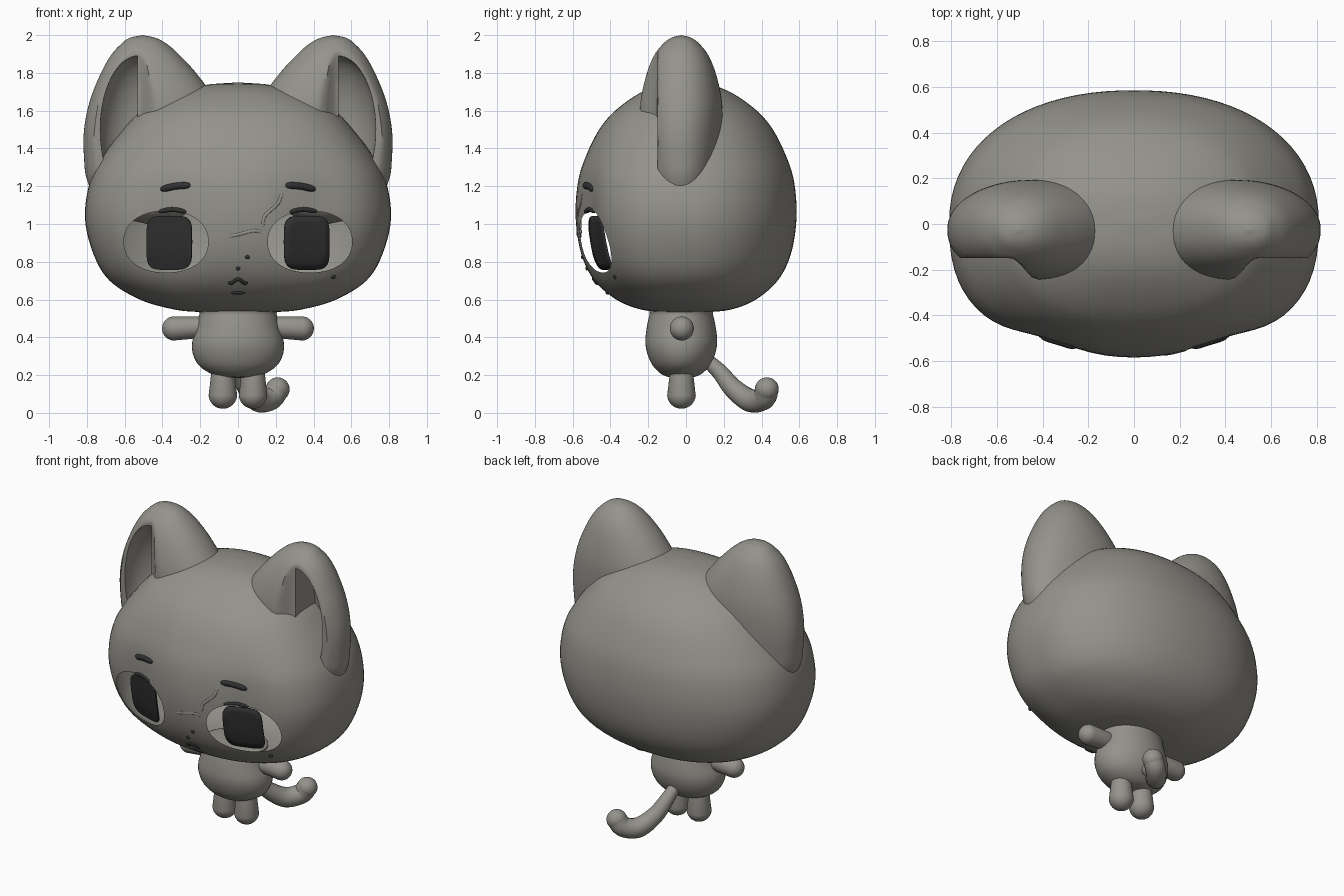
import bpy, bmesh, math
from mathutils import Vector, Matrix

if "Cube" in bpy.data.objects:
    bpy.data.objects.remove(bpy.data.objects["Cube"])


def material(name, rgb):
    m = bpy.data.materials.new(name)
    m.use_nodes = True
    m.diffuse_color = (*rgb, 1)
    m.node_tree.nodes["Principled BSDF"].inputs["Base Color"].default_value = (*rgb, 1)
    return m


FUR = material("warm grey", (0.3, 0.29, 0.26))
DARK = material("charcoal", (0.03, 0.03, 0.03))


def smooth(obj):
    bpy.ops.object.select_all(action="DESELECT")
    obj.select_set(True)
    bpy.context.view_layer.objects.active = obj
    bpy.ops.object.shade_smooth_by_angle(angle=math.radians(40))
    return obj


def add(name, bm, mat=FUR):
    bmesh.ops.recalc_face_normals(bm, faces=bm.faces)
    mesh = bpy.data.meshes.new(name)
    bm.to_mesh(mesh)
    bm.free()
    mesh.materials.append(mat)
    obj = bpy.data.objects.new(name, mesh)
    bpy.context.collection.objects.link(obj)
    return smooth(obj)


def spline(points, steps):
    """Catmull-Rom samples through the points."""
    p = [Vector(q) for q in points]
    p = [2 * p[0] - p[1]] + p + [2 * p[-1] - p[-2]]
    out = []
    for a, b, c, d in zip(p, p[1:], p[2:], p[3:]):
        for i in range(steps):
            t = i / steps
            out.append(b + (c - a) * (t / 2) + (2 * a - 5 * b + 4 * c - d) * (t * t / 2)
                       + (3 * b - a - 3 * c + d) * (t ** 3 / 2))
    return out + [p[-2]]


def depth(u, power):
    return max(0, 1 - abs(u) ** power) ** (1 / power)


def loft(rows, cy, front=2, back=2, steps=5, segs=80):
    """Closed body from rows of (z, centre x, half width, half depth); powers above 2 are boxier."""
    bm = bmesh.new()
    rings = []
    for z, cx, w, d in spline(rows, steps):
        ring = []
        for i in range(segs):
            u = math.cos(2 * math.pi * i / segs)
            y = d * depth(u, back) if i < segs / 2 else -d * depth(u, front)
            ring.append(bm.verts.new((cx + w * u, cy + y, z)))
        rings.append(ring)
    for lo, hi in zip(rings, rings[1:]):
        for i in range(segs):
            j = (i + 1) % segs
            bm.faces.new((lo[i], lo[j], hi[j], hi[i]))
    bmesh.ops.remove_doubles(bm, verts=bm.verts, dist=0.0002)
    return bm


def cut(obj, cutter):
    mod = obj.modifiers.new("cut", "BOOLEAN")
    mod.object = cutter
    mod.solver = "EXACT"
    bpy.context.view_layer.objects.active = obj
    bpy.ops.object.modifier_apply(modifier=mod.name)
    bpy.data.objects.remove(cutter)


def mirrored(obj, name):
    bm = bmesh.new()
    bm.from_mesh(obj.data)
    bm.transform(Matrix.Scale(-1, 4, (1, 0, 0)))
    bmesh.ops.reverse_faces(bm, faces=bm.faces)
    mesh = bpy.data.meshes.new(name)
    bm.to_mesh(mesh)
    bm.free()
    mesh.materials.append(obj.data.materials[0])
    copy = bpy.data.objects.new(name, mesh)
    bpy.context.collection.objects.link(copy)
    return smooth(copy)


# Head: hollow shell, flattened around two open eye holes
HEAD = [(.53, 0, 0, 0), (.535, 0, .22, .14), (.55, 0, .35, .25), (.6, 0, .52, .37),
        (.7, 0, .68, .485), (.84, 0, .765, .555), (1.03, 0, .81, .585), (1.22, 0, .785, .573),
        (1.36, 0, .715, .53), (1.5, 0, .61, .46), (1.6, 0, .51, .375), (1.69, 0, .34, .25),
        (1.735, 0, .18, .135), (1.75, 0, 0, 0)]
PROFILE = spline(HEAD, 40)
FRONT_POWER = 2.5


def flattened(x, y, z):
    dent = .05 * math.exp(-((abs(x) - .4) / .2) ** 2 - ((z - 1) / .35) ** 2)
    return y + dent * min(1, max(0, -y / .3))


def face_y(x, z):
    row = min(PROFILE, key=lambda r: abs(r[0] - z))
    return flattened(x, -row[3] * depth(x / row[2], FRONT_POWER), z)


EYE = (.381, .906, .223, .163)


def oval(cx, cz, rx, rz, power, count=64):
    out = []
    for i in range(count):
        c, s = math.cos(2 * math.pi * i / count), math.sin(2 * math.pi * i / count)
        out.append((cx + rx * math.copysign(abs(c) ** (2 / power), c),
                    cz + rz * math.copysign(abs(s) ** (2 / power), s)))
    return out


bm = loft(HEAD, 0, FRONT_POWER, 2.2)
for v in bm.verts:
    v.co.y = flattened(*v.co)
head = add("head", bm)
for side in (-1, 1):
    bm = bmesh.new()
    rim = [bm.verts.new((side * x, -.8, z)) for x, z in oval(*EYE, 2.2)]
    front = bm.faces.new(rim)
    back = bmesh.ops.extrude_face_region(bm, geom=[front])["geom"]
    bmesh.ops.translate(bm, vec=(0, .58, 0), verts=[g for g in back if isinstance(g, bmesh.types.BMVert)])
    cut(head, add("eye_cutter", bm))
bm = bmesh.new()
bm.from_mesh(head.data)
inside = []
for f in bm.faces:
    c = f.calc_center_median()
    u, v = (abs(c.x) - EYE[0]) / EYE[2], (c.z - EYE[1]) / EYE[3]
    if c.y < 0 and abs(u) ** 2.2 + abs(v) ** 2.2 < 1.004:
        inside.append(f)
bmesh.ops.delete(bm, geom=inside, context="FACES")
bm.to_mesh(head.data)
bm.free()
smooth(head)

# Ears: rounded cones, flattened toward the outer front, with a scooped hollow
EAR = [(1.0, .48, 0, 0), (1.06, .48, .22, .12), (1.22, .46, .335, .18), (1.35, .445, .37, .205),
       (1.5, .44, .375, .218), (1.65, .45, .335, .215), (1.79, .472, .258, .185),
       (1.89, .49, .185, .145), (1.95, .497, .125, .1), (1.985, .505, .07, .055), (2, .505, 0, 0)]
bm = loft(EAR, -.025, 2.2, 2.1)
for v in bm.verts:
    t = min(1, max(0, (v.co.x - .42) / .12))
    v.co.y = max(v.co.y, -.245 + .095 * t * t * (3 - 2 * t))
ear = add("left_ear", bm)
bm = bmesh.new()
bmesh.ops.create_uvsphere(bm, u_segments=48, v_segments=32, radius=1,
                          matrix=Matrix.Translation((.53, -.14, 1.5)) @ Matrix.Diagonal((.2, .2, .39, 1)))
bmesh.ops.bisect_plane(bm, geom=bm.verts[:] + bm.edges[:] + bm.faces[:], dist=1e-5,
                       plane_co=(.531, 0, 0), plane_no=(1, 0, 0), clear_inner=True)
bmesh.ops.holes_fill(bm, edges=[e for e in bm.edges if e.is_boundary], sides=0)
cut(ear, add("ear_cutter", bm))
smooth(ear)
mirrored(ear, "right_ear")

# Torso
add("torso", loft([(.185, 0, 0, 0), (.195, 0, .11, .085), (.24, 0, .195, .143), (.3, 0, .235, .175),
                   (.37, 0, .243, .19), (.45, 0, .222, .183), (.52, 0, .205, .168),
                   (.56, 0, .19, .155), (.57, 0, 0, 0)], -.025, segs=48))


def capsule(name, root, tip, root_radius, tip_radius):
    """Sphere whose halves are pulled apart along the limb, narrower at the root."""
    a, b = Vector(root), Vector(tip)
    bm = bmesh.new()
    bmesh.ops.create_uvsphere(bm, u_segments=32, v_segments=17, radius=tip_radius)
    for v in bm.verts:
        if v.co.z > 0:
            v.co.z += (b - a).length
        else:
            v.co *= root_radius / tip_radius
    turn = Vector((0, 0, 1)).rotation_difference(b - a).to_matrix().to_4x4()
    bm.transform(Matrix.Translation(a) @ turn)
    return add(name, bm)


# Limbs
arm = capsule("left_arm", (.15, -.022, .455), (.338, -.022, .447), .054, .064)
mirrored(arm, "right_arm")
leg = capsule("left_leg", (.08, -.024, .24), (.08, -.024, .098), .058, .076)
mirrored(leg, "right_leg")


def tube(name, points, radii, mat):
    data = bpy.data.curves.new(name, "CURVE")
    data.dimensions = "3D"
    data.bevel_depth = 1
    data.bevel_resolution = 6
    data.use_fill_caps = True
    path = data.splines.new("POLY")
    path.points.add(len(points) - 1)
    for p, co, r in zip(path.points, points, radii):
        p.co = (*co, 1)
        p.radius = r
    data.materials.append(mat)
    obj = bpy.data.objects.new(name, data)
    bpy.context.collection.objects.link(obj)
    bpy.ops.object.select_all(action="DESELECT")
    obj.select_set(True)
    bpy.context.view_layer.objects.active = obj
    bpy.ops.object.convert(target="MESH")
    return smooth(bpy.context.object)


def ball(name, centre, scale, mat):
    bm = bmesh.new()
    bmesh.ops.create_uvsphere(bm, u_segments=24, v_segments=16, radius=1,
                              matrix=Matrix.Translation(centre) @ Matrix.Diagonal((*scale, 1)))
    return add(name, bm, mat)


# Tail, thicker toward its curled tip
path = spline([(0, .1, .29), (.015, .18, .215), (.05, .25, .13), (.11, .34, .066),
               (.175, .41, .078), (.21, .428, .125)], 8)
tube("tail", path, [.035 + .027 * min(1, 1.7 * i / len(path)) for i in range(len(path))], FUR)
ball("tail_tip", path[-1], (.063, .063, .063), FUR)


def stroke(name, points, radius, mat=DARK, sink=.005):
    """Rounded line that follows the face."""
    path = spline(points, 8)
    n = len(path) - 1
    radii = [radius * max(.15, 1 - abs(2 * i / n - 1) ** 6) ** .5 for i in range(n + 1)]
    return tube(name, [(x, face_y(x, z) + sink, z) for x, z in path], radii, mat)


# Brows, lashes and irises
brow = stroke("left_brow", [(.25, 1.205), (.33, 1.2), (.41, 1.182)], .019)
mirrored(brow, "right_brow")
lash = stroke("left_lash", [(.27, 1.064), (.345, 1.077), (.42, 1.066)], .013)
mirrored(lash, "right_lash")
bm = bmesh.new()
rings = [[bm.verts.new((x, face_y(x, z) + .025, z)) for x, z in oval(.365, .9, .12 * k, .143 * k, 4.5)]
         for k in (.25, .5, .75, 1)]
bm.faces.new(rings[0])
for a, b in zip(rings, rings[1:]):
    for i in range(len(a)):
        bm.faces.new((a[i - 1], a[i], b[i], b[i - 1]))
iris = add("left_iris", bm, DARK)
mod = iris.modifiers.new("thickness", "SOLIDIFY")
mod.thickness = .009
bpy.ops.object.modifier_apply(modifier=mod.name)
mirrored(iris, "right_iris")

# Nose, mouth and freckles
stroke("upper_lip", [(-.052, .694), (-.034, .69), (0, .71), (.034, .69), (.052, .694)], .012)
stroke("lower_lip", [(-.036, .638), (0, .638), (.036, .638)], .011)
for name, x, z in (("nose", 0, .765), ("cheek_freckle", .05, .825), ("jaw_freckle", .505, .72)):
    ball(name, (x, face_y(x, z), z), (.012, .008, .011), DARK)

# Soft creases between the eyes
stroke("brow_crease", [(.235, 1.18), (.21, 1.11), (.14, 1.04), (.13, .97)], .012, FUR, .009)
stroke("nose_crease", [(-.07, .93), (0, .945), (.09, .965), (.13, .95)], .012, FUR, .009)
